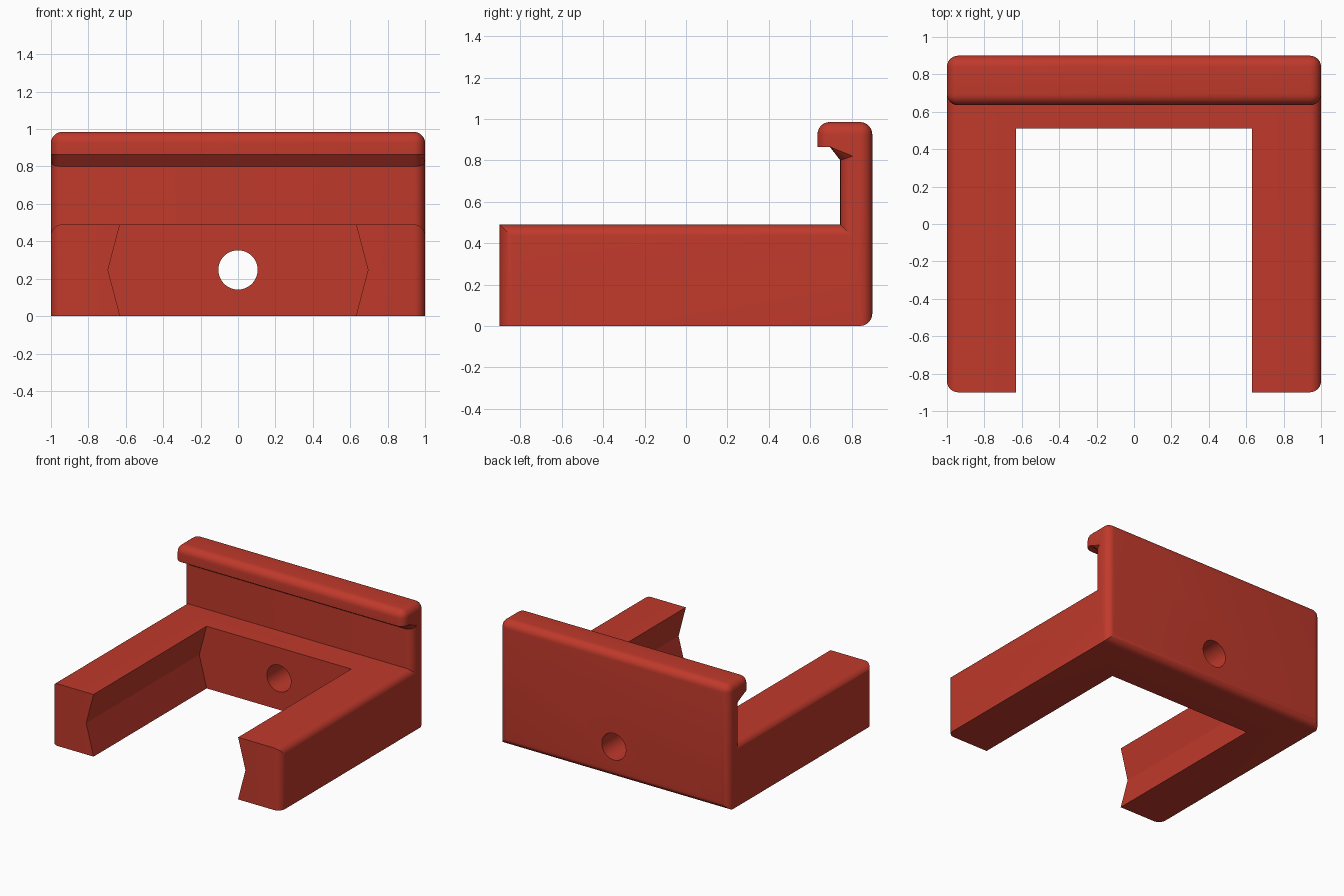
import bpy, bmesh, math
from mathutils import Matrix, Vector

if "Cube" in bpy.data.objects:
    bpy.data.objects.remove(bpy.data.objects["Cube"])

red = bpy.data.materials.new("brick red")
red.diffuse_color = (0.527, 0.041, 0.024, 1)
red.use_nodes = True
red.node_tree.nodes["Principled BSDF"].inputs["Base Color"].default_value = red.diffuse_color


def prism(name, points, axis):
    """Extrude a 2D outline; axis is the (start, direction) placing function pair."""
    place, step = axis
    bm = bmesh.new()
    face = bm.faces.new([bm.verts.new(place(a, b)) for a, b in points])
    grown = bmesh.ops.extrude_face_region(bm, geom=[face])["geom"]
    bmesh.ops.translate(bm, vec=step, verts=[v for v in grown if isinstance(v, bmesh.types.BMVert)])
    bmesh.ops.recalc_face_normals(bm, faces=bm.faces)
    return name, bm


def finish(name, bm):
    mesh = bpy.data.meshes.new(name)
    bm.to_mesh(mesh)
    bm.free()
    mesh.materials.append(red)
    ob = bpy.data.objects.new(name, mesh)
    bpy.context.collection.objects.link(ob)
    return ob


# Side profile (y, z): base slab, back wall and overhanging lip
profile = [(-0.90, 0), (0.90, 0), (0.90, 0.985), (0.635, 0.985), (0.635, 0.865),
           (0.695, 0.865), (0.745, 0.80), (0.745, 0.49), (-0.90, 0.49)]
name, bm = prism("clip_bracket", profile, (lambda y, z: (-1, y, z), Vector((2, 0, 0))))


def rounded(edge):
    a, b = (v.co for v in edge.verts)
    mid = (a + b) / 2
    if abs(mid.x) > 0.99:      # side outline, except underside and lip underside
        return mid.z > 0.01 and not (abs(a.z - 0.865) < 0.001 and abs(b.z - 0.865) < 0.001)
    return mid.z > 0.98 or (mid.z < 0.01 and mid.y > 0.8)


bmesh.ops.bevel(bm, geom=[e for e in bm.edges if rounded(e)], offset=0.06,
                offset_type='OFFSET', segments=7, profile=0.5, affect='EDGES',
                clamp_overlap=False)
body = finish(name, bm)

# V-grooved channel between the arms
channel = [(-0.604, -0.1), (0.604, -0.1), (0.695, 0.247), (0.604, 0.594),
           (-0.604, 0.594), (-0.695, 0.247)]
cutters = [finish(*prism("channel_cutter", channel,
                         (lambda x, z: (x, -1.2, z), Vector((0, 1.71, 0)))))]

# Screw hole through the back wall
bm = bmesh.new()
bmesh.ops.create_cone(bm, cap_ends=True, segments=48, radius1=0.105, radius2=0.105, depth=0.8,
                      matrix=Matrix.Translation((0, 0.75, 0.247)) @ Matrix.Rotation(math.pi / 2, 4, 'X'))
cutters.append(finish("hole_cutter", bm))

for cutter in cutters:
    cutter.hide_render = True
    mod = body.modifiers.new(cutter.name, 'BOOLEAN')
    mod.operation, mod.solver, mod.object = 'DIFFERENCE', 'EXACT', cutter

# Bake the cuts, then smooth the rounded edges
bpy.context.view_layer.update()
mesh = bpy.data.meshes.new_from_object(body.evaluated_get(bpy.context.evaluated_depsgraph_get()))
body.modifiers.clear()
body.data = mesh
for cutter in cutters:
    bpy.data.objects.remove(cutter)
bpy.ops.object.select_all(action='DESELECT')
body.select_set(True)
bpy.context.view_layer.objects.active = body
bpy.ops.object.shade_smooth_by_angle(angle=math.radians(25))
